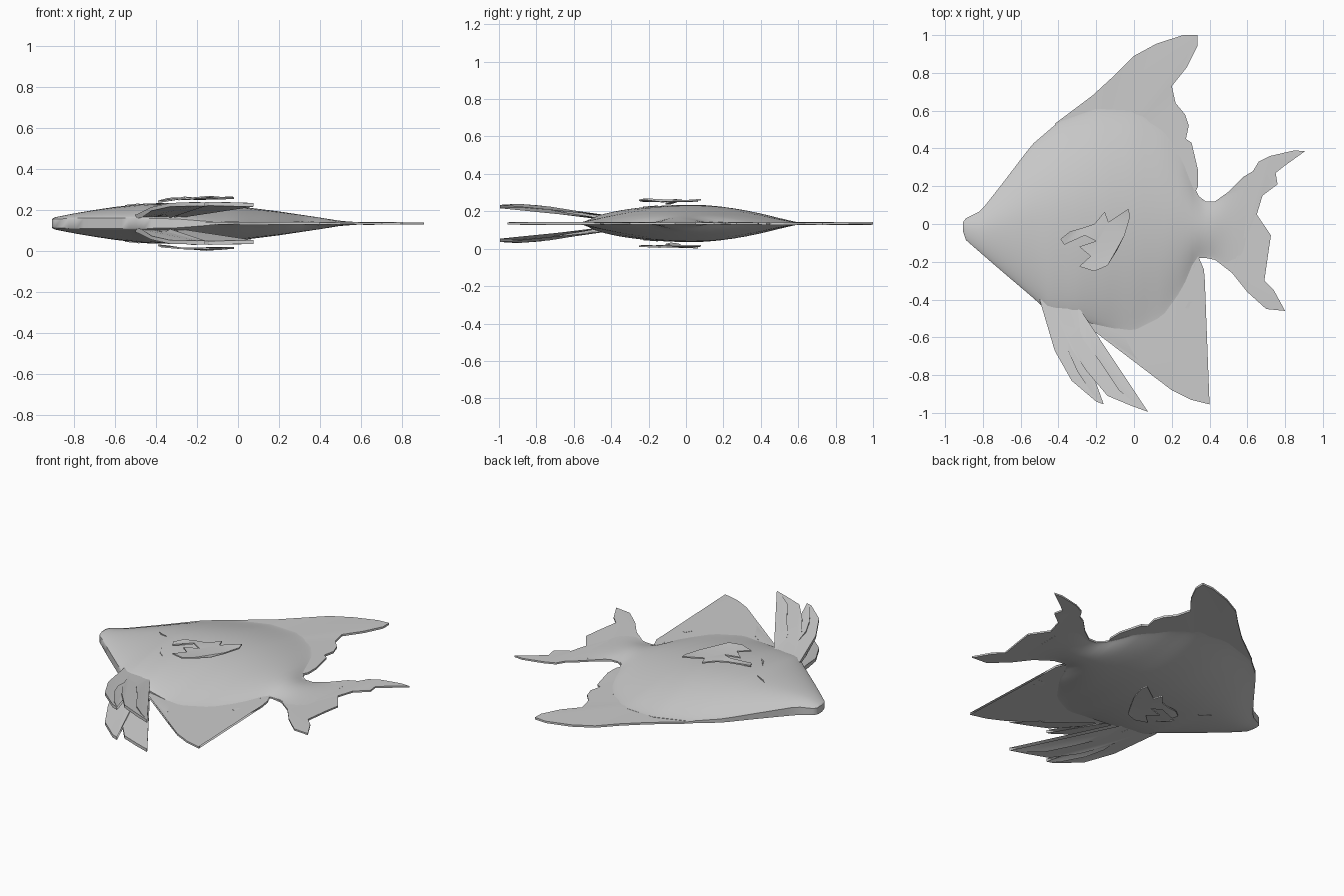
import bpy, bmesh, math, random

random.seed(4)
cube = bpy.data.objects.get("Cube")
if cube:
    bpy.data.objects.remove(cube, do_unlink=True)

MID = 0.135  # height of the fish's own symmetry plane

grey = bpy.data.materials.new("plain grey")
grey.diffuse_color = (0.6, 0.6, 0.6, 1)
grey.use_nodes = True
grey.node_tree.nodes["Principled BSDF"].inputs["Base Color"].default_value = (0.6, 0.6, 0.6, 1)


def finish(bm, name, angle):
    bmesh.ops.recalc_face_normals(bm, faces=bm.faces)
    me = bpy.data.meshes.new(name)
    bm.to_mesh(me)
    bm.free()
    me.materials.append(grey)
    ob = bpy.data.objects.new(name, me)
    bpy.context.collection.objects.link(ob)
    bpy.ops.object.select_all(action='DESELECT')
    ob.select_set(True)
    bpy.context.view_layer.objects.active = ob
    bpy.ops.object.shade_smooth_by_angle(angle=math.radians(angle))
    return ob


def lerp(points, x):
    """Piecewise linear profile lookup."""
    if x <= points[0][0]:
        return points[0][1]
    for (x0, a), (x1, b) in zip(points, points[1:]):
        if x <= x1:
            return a + (b - a) * (x - x0) / (x1 - x0)
    return points[-1][1]


def plate(name, outline, height, half=0.007, jitter=0.0):
    """Thin fin cut to an outline, with its height given by a rule."""
    bm = bmesh.new()
    vs = [bm.verts.new((x, y, height(x, y) + half + random.uniform(-jitter, jitter)))
          for x, y in outline]
    bm.faces.new(vs)
    bmesh.ops.triangulate(bm, faces=bm.faces[:], ngon_method='EAR_CLIP')
    ext = bmesh.ops.extrude_face_region(bm, geom=bm.faces[:], use_keep_orig=True)
    new = [g for g in ext["geom"] if isinstance(g, bmesh.types.BMVert)]
    bmesh.ops.translate(bm, verts=new, vec=(0, 0, -2 * half))
    return finish(bm, name, 25)


# Body: lens-shaped sections lofted from mouth to tail root
TOP = [(-.905, .01), (-.89, .03), (-.81, .07), (-.7, .21), (-.54, .42), (-.4, .54), (-.2, .61),
       (0, .6), (.15, .5), (.26, .35), (.33, .16), (.37, .12), (.43, .115), (.5, .16), (.6, .2)]
BOTTOM = [(-.905, -.04), (-.89, -.085), (-.7, -.25), (-.5, -.42), (-.45, -.49), (-.3, -.51),
          (-.12, -.55), (0, -.57), (.15, -.5), (.26, -.35), (.33, -.18), (.43, -.18),
          (.5, -.23), (.6, -.26)]
THICK = [(-.905, .022), (-.89, .03), (-.8, .048), (-.7, .065), (-.6, .08), (-.45, .097),
         (-.3, .1), (-.15, .096), (0, .083), (.2, .058), (.4, .028), (.5, .012), (.6, .005)]
TOP_EDGE = [(-.905, .02), (-.8, .025), (-.6, .014), (-.4, .006), (.6, .004)]
LOW_EDGE = [(-.905, .02), (-.8, .025), (-.5, .025), (-.3, .022), (-.1, .006), (.6, .004)]
LOW_POWER = [(-.9, .8), (-.3, .7), (.1, 1.3)]


def body_half(x, y):
    t, b = lerp(TOP, x), lerp(BOTTOM, x)
    s = max(-1, min(1, (y - (t + b) / 2) / ((t - b) / 2)))
    edge = lerp(TOP_EDGE if s > 0 else LOW_EDGE, x)
    power = 1.3 if s > 0 else lerp(LOW_POWER, x)
    return edge + (lerp(THICK, x) - edge) * (1 - s * s) ** power


bm = bmesh.new()
N = 24
stations = [-.905, -.89] + [-.86 + i * .0365 for i in range(41)]
rings = []
for x in stations:
    t, b = lerp(TOP, x), lerp(BOTTOM, x)
    ys = [(t + b) / 2 - (t - b) / 2 * math.cos(math.pi * i / N) for i in range(N + 1)]
    rings.append([bm.verts.new((x, y, MID + body_half(x, y))) for y in ys] +
                 [bm.verts.new((x, y, MID - body_half(x, y))) for y in reversed(ys)])
for a, b in zip(rings, rings[1:]):
    for i in range(len(a)):
        j = (i + 1) % len(a)
        bm.faces.new((a[i], a[j], b[j], b[i]))
bm.faces.new(rings[0])
bm.faces.new(rings[-1])
finish(bm, "body", 40)


# Flat fins in the symmetry plane
def middle(x, y):
    return MID


plate("dorsal_fin", [
    (-.42, .53), (-.22, .68), (-.1, .79), (0, .89), (.12, .955), (.26, 1), (.335, 1), (.335, .94),
    (.28, .83), (.2, .73), (.22, .64), (.27, .58), (.29, .52), (.275, .45), (.305, .43),
    (.34, .28), (.34, .2), (.32, .16), (.37, .12), (.2, .05), (-.2, .3)], middle, .006, .003)
plate("anal_fin", [
    (-.3, -.5), (-.12, -.55), (-.05, -.6), (0, -.69), (.07, -.78), (.2, -.88), (.3, -.93),
    (.4, -.955), (.35, -.83), (.32, -.65), (.345, -.46), (.27, -.445), (.29, -.41), (.365, -.41),
    (.375, -.3), (.37, -.24), (.34, -.2), (.31, -.24), (.34, -.17), (.2, -.1), (-.1, -.3)],
    middle, .006, .003)
plate("tail_fin", [
    (.33, .15), (.37, .12), (.43, .12), (.5, .17), (.58, .25), (.63, .28), (.66, .33), (.72, .36),
    (.85, .39), (.905, .385), (.8, .31), (.75, .27), (.76, .21), (.68, .15), (.65, .05),
    (.725, -.06), (.71, -.16), (.69, -.3), (.74, -.35), (.8, -.46), (.7, -.45), (.6, -.36),
    (.52, -.26), (.43, -.19), (.33, -.17)], middle, .005, .002)

# Paired fins, one on each flank
FRONT_RAY = [(-.5, -.4), (-.47, -.5), (-.42, -.67), (-.33, -.83), (-.2, -.94), (-.16, -.955),
             (-.22, -.9), (-.3, -.78), (-.345, -.68), (-.36, -.58), (-.33, -.5), (-.36, -.4)]
REAR_RAY = [(-.44, -.42), (-.37, -.56), (-.33, -.66), (-.25, -.78), (-.14, -.91), (-.02, -.96),
            (.075, -.995), (0, -.945), (-.08, -.88), (-.18, -.73), (-.27, -.61), (-.31, -.51),
            (-.3, -.43)]
PECTORAL = [(-.39, -.08), (-.34, -.04), (-.27, -.02), (-.21, 0), (-.155, .065), (-.135, .01),
            (-.03, .08), (-.02, .04), (-.05, -.06), (-.09, -.14), (-.14, -.22), (-.21, -.25),
            (-.29, -.225), (-.23, -.17), (-.29, -.12), (-.2, -.09), (-.26, -.06), (-.37, -.11)]
RISE = [(-1, .09), (-.9, .096), (-.75, .085), (-.6, .058), (-.5, .036), (-.4, .032)]

for side, label in ((1, "upper"), (-1, "lower")):
    def pelvic(x, y):
        return MID + side * lerp(RISE, y)

    def pectoral(x, y):
        return MID + side * (.108 + .03 * min(1, max(0, (x + .39) / .12)) * .55)

    def on_skin(x, y):
        return MID + side * body_half(x, y)

    plate(label + "_front_pelvic_ray", FRONT_RAY, pelvic, .009)
    plate(label + "_rear_pelvic_ray", REAR_RAY, pelvic, .009)
    plate(label + "_pectoral_fin", PECTORAL, pectoral, .004, .006)
    # small folds at the eye and behind the gill
    plate(label + "_eye_fold", [(-.55, .02), (-.48, -.015), (-.53, 0)], on_skin, .004)
    plate(label + "_gill_fold", [(-.42, -.15), (-.355, -.23), (-.39, -.205)], on_skin, .004)
